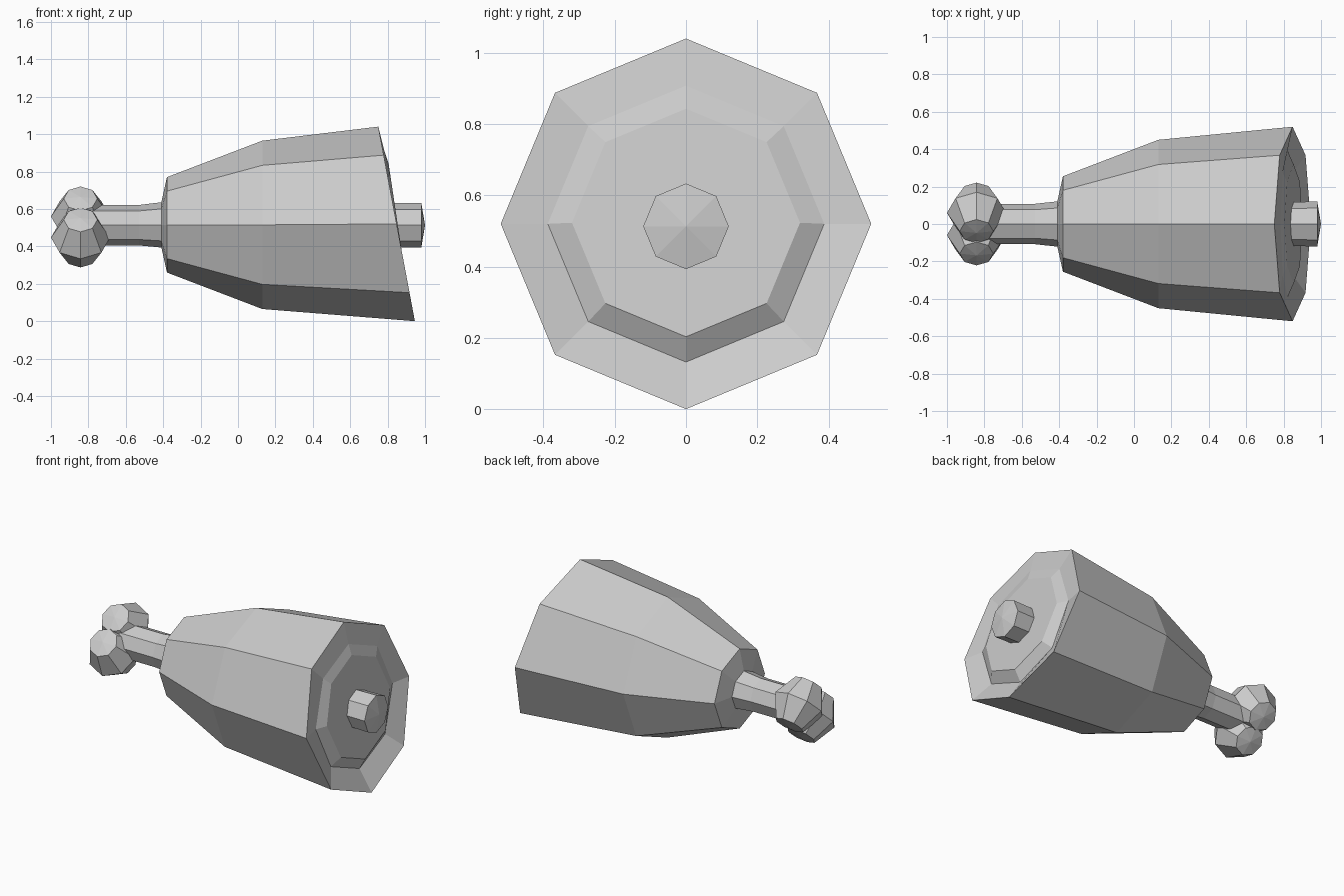
import bpy, bmesh
from math import sin, cos, pi, radians
from mathutils import Matrix

if "Cube" in bpy.data.objects:
    bpy.data.objects.remove(bpy.data.objects["Cube"])

SIDES = 8


def loft(name, rings, start_tip=None, end_tip=None):
    """Eight-sided body along x. Ring: (x, radius, centre z, slant dx/dz)."""
    bm = bmesh.new()
    loops = []
    for x, r, cz, slant in rings:
        loop = []
        for i in range(SIDES):
            a = 2 * pi * i / SIDES
            loop.append(bm.verts.new((x + slant * r * sin(a), r * cos(a), cz + r * sin(a))))
        loops.append(loop)
    for a, b in zip(loops, loops[1:]):
        for i in range(SIDES):
            j = (i + 1) % SIDES
            bm.faces.new((a[i], a[j], b[j], b[i]))
    # Ends: pointed fan when a tip is given, otherwise a flat cap
    for loop, tip in ((loops[0], start_tip), (loops[-1], end_tip)):
        if tip is None:
            bm.faces.new(loop)
        else:
            t = bm.verts.new(tip)
            for i in range(SIDES):
                bm.faces.new((loop[i], loop[(i + 1) % SIDES], t))
    bmesh.ops.recalc_face_normals(bm, faces=bm.faces)
    mesh = bpy.data.meshes.new(name)
    bm.to_mesh(mesh)
    bm.free()
    ob = bpy.data.objects.new(name, mesh)
    bpy.context.collection.objects.link(ob)
    return ob


# Meat: tapered body, slanted cut face with a groove and raised centre
loft("meat", [
    (-0.41, 0.12, 0.515, 0),
    (-0.38, 0.255, 0.515, 0),
    (0.13, 0.45, 0.515, 0),
    (0.848, 0.52, 0.52, -0.188),
    (0.822, 0.388, 0.52, -0.10),
    (0.853, 0.32, 0.523, -0.15),
])

# Bone shaft poking out of the narrow end
loft("bone_shaft", [
    (-0.84, 0.108, 0.513, 0),
    (-0.53, 0.108, 0.513, 0),
    (-0.40, 0.122, 0.515, 0),
])

# Bone stub in the cut face
loft("bone_stub", [
    (0.80, 0.117, 0.513, 0),
    (0.98, 0.12, 0.513, 0),
], end_tip=(1.0, 0, 0.513))

# Two tilted knuckles at the end of the bone
for name, y, z in (("lower_knuckle", -0.06, 0.447), ("upper_knuckle", 0.06, 0.56)):
    knob = loft(name, [
        (-0.137, 0.09, 0, 0),
        (0, 0.158, 0, 0),
        (0.137, 0.09, 0, 0),
    ], start_tip=(-0.15, 0, 0), end_tip=(0.15, 0, 0))
    # Lay the axis along y, then tip it up towards the front
    turn = Matrix.Rotation(radians(-44), 4, 'X') @ Matrix.Rotation(radians(-90), 4, 'Z')
    knob.data.transform(Matrix.Translation((-0.842, y, z)) @ turn)
